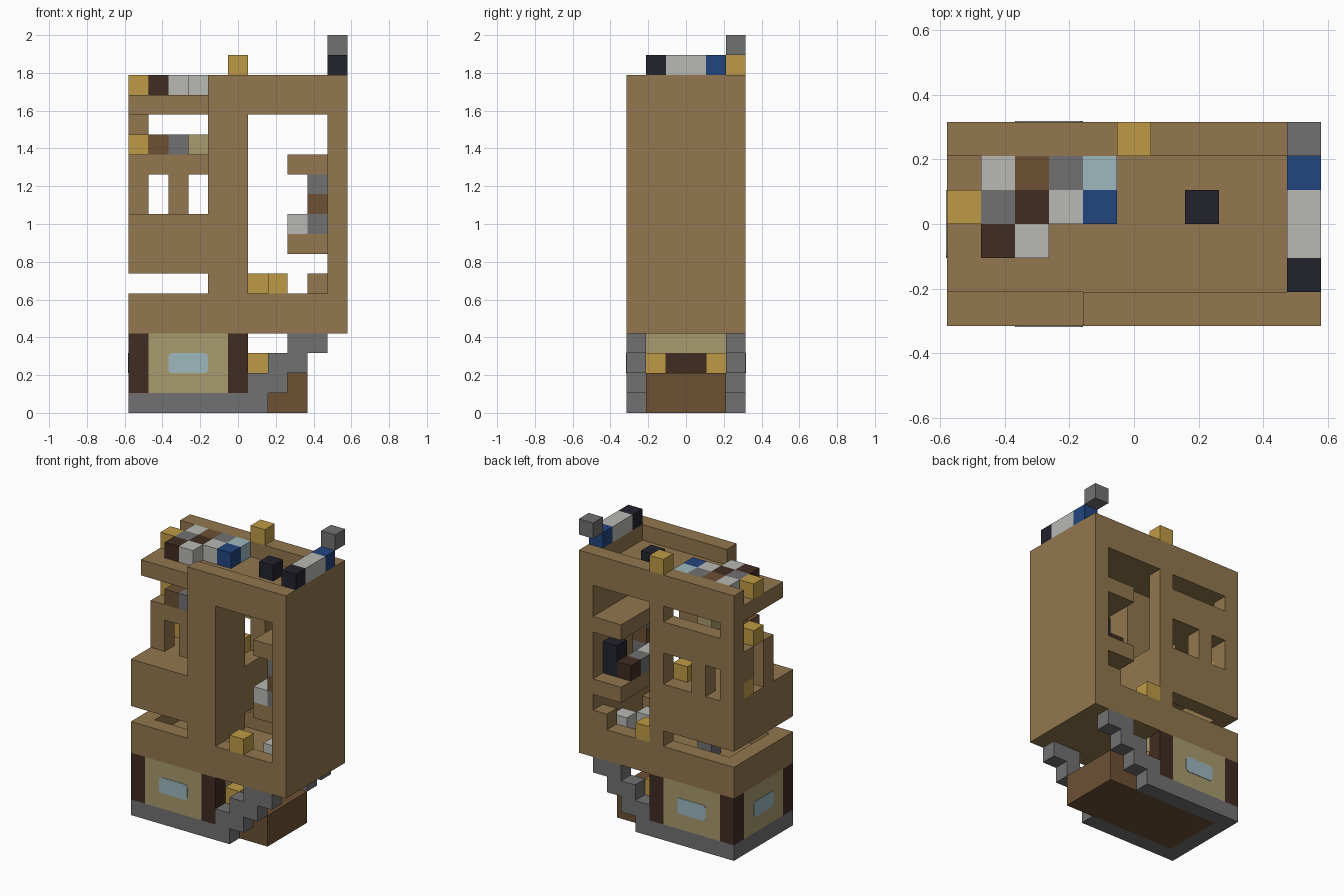
import bpy, bmesh
from mathutils import Vector, Matrix

if "Cube" in bpy.data.objects:
    bpy.data.objects.remove(bpy.data.objects["Cube"], do_unlink=True)

S = 2 / 19                                  # edge of one block
ORIGIN = Vector((-5.5 * S, -3 * S, 0))

# Flat palette
PALETTE = {"oak wood": "92774E", "gold": "BE9A45", "dark wood": "402C22",
           "pale grey": "B8B8B5", "stone grey": "717171", "near black": "22222D",
           "blue": "22457F", "plaster": "A99B6E", "glass blue": "9DB8BF",
           "brown wood": "6D5034"}


def linear(c):
    return c / 12.92 if c <= 0.04045 else ((c + 0.055) / 1.055) ** 2.4


MATS = {}
for name, code in PALETTE.items():
    rgb = [linear(b / 255) for b in bytes.fromhex(code)] + [1]
    m = bpy.data.materials.new(name)
    m.use_nodes = True
    m.diffuse_color = rgb
    node = m.node_tree.nodes["Principled BSDF"]
    node.inputs["Base Color"].default_value = rgb
    node.inputs["Roughness"].default_value = 0.9
    MATS[name] = m


def finish(bm, name, mat):
    mesh = bpy.data.meshes.new(name)
    bm.to_mesh(mesh)
    bm.free()
    mesh.materials.append(MATS[mat])
    ob = bpy.data.objects.new(name, mesh)
    bpy.context.collection.objects.link(ob)
    return ob


def box(x, y, z):
    """Set of block cells; each argument is one index or an inclusive pair."""
    spans = [range(a[0], a[1] + 1) if isinstance(a, tuple) else (a,) for a in (x, y, z)]
    return {(i, j, k) for i in spans[0] for j in spans[1] for k in spans[2]}


def blocks(name, mat, cells):
    """Skin a set of cells with only its exposed square faces."""
    bm = bmesh.new()
    corners = {}

    def vert(p):
        if p not in corners:
            corners[p] = bm.verts.new(ORIGIN + Vector(p) * S)
        return corners[p]

    for c in sorted(cells):
        for axis in range(3):
            u, w = (axis + 1) % 3, (axis + 2) % 3
            for side in (0, 1):
                near = list(c)
                near[axis] += 2 * side - 1
                if tuple(near) in cells:
                    continue
                ring = []
                for a, b in ((0, 0), (1, 0), (1, 1), (0, 1)):
                    p = list(c)
                    p[axis] += side
                    p[u] += a
                    p[w] += b
                    ring.append(vert(tuple(p)))
                bm.faces.new(ring if side else ring[::-1])
    return finish(bm, name, mat)


ALL_X, ALL_Y, IN_Y = (0, 10), (0, 5), (1, 4)

# Ground storey: stone base, stepped brackets, path, posts and plaster walls
stone = box(0, ALL_Y, 0)
for j in (0, 5):
    stone |= box((0, 6), j, 0)
    for k in (1, 2, 3):
        stone |= box((k + 5, k + 6), j, k)
blocks("stone_base", "stone grey", stone)
blocks("entry_floor", "brown wood", box((1, 8), IN_Y, 0) | box((6, 8), IN_Y, 1))
blocks("corner_posts", "dark wood",
       set().union(*[box(i, j, (1, 3)) for i in (0, 5) for j in (0, 5)]))
door = box(5, (2, 3), (1, 2))
walls = (box((1, 4), 0, (1, 3)) | box((1, 4), 5, (1, 3))
         | box(0, IN_Y, (1, 3)) | box(5, IN_Y, (1, 3))) - door
blocks("plaster_walls", "plaster", walls)
blocks("door", "dark wood", door)
blocks("door_lamps", "gold", box(6, 1, 2) | box(6, 4, 2))


# Rounded glass plates on three sides
def pane(name, centre, along_y):
    bm = bmesh.new()
    bmesh.ops.create_cube(bm, size=1)
    bmesh.ops.scale(bm, vec=(2 * S, 0.006, S), verts=bm.verts)
    edges = [e for e in bm.edges if abs((e.verts[0].co - e.verts[1].co).y) > 0.001]
    bmesh.ops.bevel(bm, geom=edges, offset=0.02, segments=4, profile=0.5, affect='EDGES')
    if along_y:
        bmesh.ops.rotate(bm, verts=bm.verts, matrix=Matrix.Rotation(1.570796, 3, 'Z'))
    bmesh.ops.translate(bm, vec=ORIGIN + Vector(centre) * S, verts=bm.verts)
    finish(bm, name, "glass blue")


pane("front_pane", (3, 0, 2.5), False)
pane("back_pane", (3, 6, 2.5), False)
pane("side_pane", (0, 3, 2.5), True)

# Lower tray: floor with a two-block rim
blocks("lower_tray", "oak wood", box(ALL_X, ALL_Y, (4, 5)) - box((1, 9), IN_Y, 5))

# Tall front wall with one large opening, and the plain side wall
blocks("front_wall", "oak wood", box((4, 10), 0, (6, 16)) - box((6, 9), 0, (6, 14)))
blocks("side_wall", "oak wood", box(10, (1, 5), (6, 16)))

# Back wall with its openings
back = box((0, 9), 5, (6, 16))
back -= box((6, 7), 5, (6, 14)) | box(8, 5, (6, 7)) | box(9, 5, 7)
back -= box((8, 9), 5, (9, 11)) | box((8, 9), 5, (13, 14))
back -= box((1, 4), 5, 14) | box((3, 4), 5, (10, 11)) | box(1, 5, (10, 11))
back -= box((0, 4), 5, 6)
blocks("back_wall", "oak wood", back)

# Inner partition, balcony, set-back room and roof slab
blocks("partition", "oak wood", box((4, 5), (1, 2), (6, 14)) | box(5, (3, 4), (7, 8)))
blocks("balcony", "oak wood", box((0, 3), 0, (7, 9)) | box(0, IN_Y, (7, 8))
       | box((0, 3), (1, 4), 9) | box((4, 5), (3, 4), 9))
room = box((0, 3), 2, (10, 12)) - box(1, 2, (10, 11)) - box(3, 2, (10, 11))
room |= box(0, 4, (11, 12)) | box((1, 3), (3, 4), 12)
blocks("upper_room", "oak wood", room)
blocks("roof_slab", "oak wood", box((0, 9), IN_Y, 15))
blocks("shelves", "oak wood", box((8, 9), IN_Y, 8) | box((8, 9), IN_Y, 12))

# Loose blocks, grouped by place and colour
ITEMS = {
    "roof": {"gold": [(0, 3, 16), (5, 5, 17)],
             "pale grey": [(1, 4, 16), (3, 3, 16), (2, 2, 16), (10, (2, 3), 17)],
             "brown wood": [(2, 4, 16)],
             "stone grey": [(3, 4, 16), (1, 3, 16), (10, 5, 18)],
             "glass blue": [(4, 4, 16)],
             "dark wood": [(2, 3, 16), (1, 2, 16)],
             "blue": [(4, 3, 16), (10, 4, 17)],
             "near black": [(7, 3, 16), (10, 1, 17)]},
    "loft": {"gold": [(0, 3, 13)], "brown wood": [(1, 2, 13)],
             "stone grey": [(2, 2, 13)], "plaster": [(3, 3, 13)]},
    "room": {"gold": [(0, 4, 10), (4, 4, 10)]},
    "shelf": {"pale grey": [(8, (1, 2), 9)],
              "stone grey": [(8, 3, 9), (9, 1, 9), (9, 1, 11)],
              "brown wood": [(9, 1, 10)], "dark wood": [(8, 4, 9)],
              "near black": [(9, 4, (9, 10))]},
    "tray": {"gold": [(7, 0, 6), (6, 5, 6)],
             "pale grey": [(9, 3, 5), (8, 2, 5)], "stone grey": [(3, 3, 5)]},
}
for place, groups in ITEMS.items():
    for mat, spots in groups.items():
        blocks(f"{place}_{mat.replace(' ', '_')}_blocks", mat,
               set().union(*[box(*s) for s in spots]))
